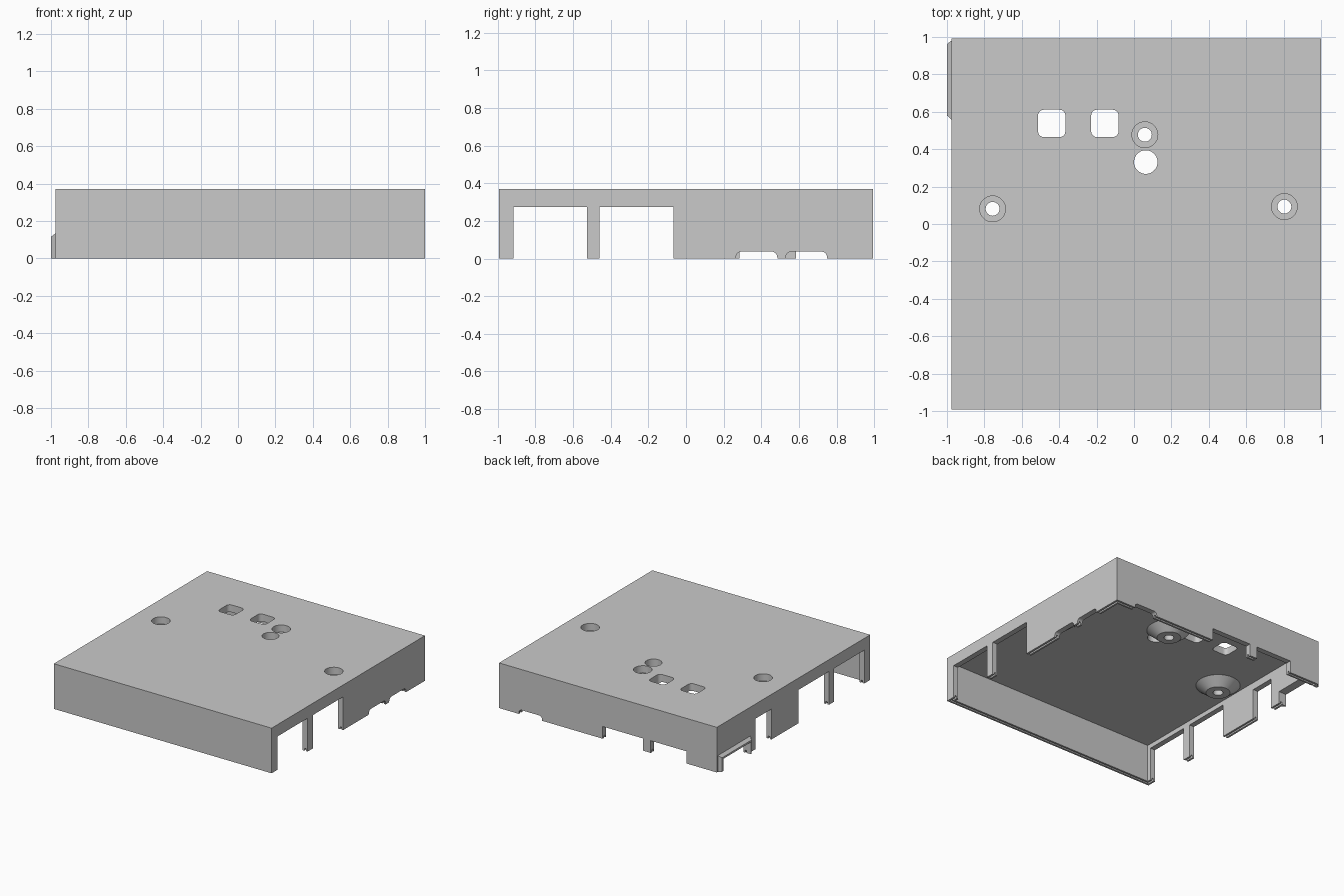
import bpy, bmesh
from mathutils import Matrix

default = bpy.data.objects.get("Cube")
if default:
    bpy.data.objects.remove(default, do_unlink=True)

LEFT, RIGHT, DEPTH, TOP = 1.0, -0.975, 0.993, 0.37
WALL, CEILING = 0.045, 0.31

grey = bpy.data.materials.new("grey plastic")
grey.use_nodes = True
grey.diffuse_color = (0.59, 0.59, 0.59, 1)
grey.node_tree.nodes["Principled BSDF"].inputs["Base Color"].default_value = grey.diffuse_color


def finish(name, bm):
    bmesh.ops.recalc_face_normals(bm, faces=bm.faces)
    mesh = bpy.data.meshes.new(name)
    bm.to_mesh(mesh)
    bm.free()
    mesh.materials.append(grey)
    ob = bpy.data.objects.new(name, mesh)
    bpy.context.scene.collection.objects.link(ob)
    return ob


def box(name, x, y, z, radius=0, axis=2):
    """Box from ranges; edges along the given axis may be rounded."""
    bm = bmesh.new()
    bmesh.ops.create_cube(bm, size=1)
    for v in bm.verts:
        v.co = [r[0] if c < 0 else r[1] for c, r in zip(v.co, (x, y, z))]
    if radius:
        edges = [e for e in bm.edges
                 if abs((e.verts[0].co - e.verts[1].co).normalized()[axis]) > 0.9]
        bmesh.ops.bevel(bm, geom=edges, offset=radius, segments=5,
                        profile=0.5, affect='EDGES')
    return finish(name, bm)


def cone(name, x, y, low, high, r_low, r_high):
    bm = bmesh.new()
    bmesh.ops.create_cone(bm, cap_ends=True, segments=48, radius1=r_low,
                          radius2=r_high, depth=high - low,
                          matrix=Matrix.Translation((x, y, (low + high) / 2)))
    return finish(name, bm)


def combine(tool, operation='DIFFERENCE'):
    """Apply one boolean to the cover and discard the tool."""
    mod = cover.modifiers.new(tool.name, 'BOOLEAN')
    mod.operation, mod.solver, mod.object = operation, 'EXACT', tool
    bpy.context.view_layer.objects.active = cover
    bpy.ops.object.modifier_apply(modifier=mod.name)
    bpy.data.objects.remove(tool, do_unlink=True)


def inset_ranges(d):
    return (RIGHT + d, LEFT - d), (-DEPTH + d, DEPTH - d)


# Hollow shell
cover = box("enclosure_cover", *inset_ranges(0), (0, TOP))
combine(box("cavity", *inset_ranges(WALL), (-0.1, CEILING)))

# Flared hood on the right wall
bm = bmesh.new()
for x, y0, y1, top in ((-0.96, 0.545, 0.992, 0.145), (-1.0, 0.58, 0.962, 0.115)):
    for y in (y0, y1):
        for z in (0, top):
            bm.verts.new((x, y, z))
bmesh.ops.convex_hull(bm, input=bm.verts)
combine(finish("hood", bm), 'UNION')
combine(box("hood_opening", (-1.1, -0.92), (0.585, 0.945), (-0.1, 0.1)))

# Narrow groove along the lower rim of all four walls
(gx0, gx1), (gy0, gy1) = inset_ranges(0.016)
GROOVE = 0.014
for x, y in (((gx0, gx0 + GROOVE), (gy0, gy1)), ((gx1 - GROOVE, gx1), (gy0, gy1)),
             ((gx0, gx1), (gy0, gy0 + GROOVE)), ((gx0, gx1), (gy1 - GROOVE, gy1))):
    combine(box("rim_groove", x, y, (-0.1, 0.02)))

# Large connector openings through both side walls
for y in ((-0.917, -0.527), (-0.46, -0.066)):
    combine(box("side_opening", (-1.2, 1.2), y, (-0.1, 0.273)))
combine(box("right_slot", (-1.2, -0.92), (0.285, 0.49), (-0.1, 0.25)))

# Shallow rounded notches in the left wall
for y in ((0.265, 0.485), (0.53, 0.75)):
    combine(box("left_notch", (0.9, 1.2), y, (-0.1, 0.037), 0.03, 0))

# Openings in the back wall
for x, top in (((-0.70, -0.375), 0.1), ((-0.305, 0.06), 0.1), ((0.61, 0.82), 0.037)):
    combine(box("back_opening", x, (0.93, 1.2), (-0.1, top), 0.025 if top < 0.1 else 0, 1))

# Tapered screw bosses under the roof, with counterbored holes
screws = ((-0.756, 0.081), (0.804, 0.093), (0.058, 0.477))
for x, y in screws:
    combine(cone("screw_boss", x, y, 0.248, 0.325, 0.09, 0.185), 'UNION')
for x, y in screws:
    combine(cone("counterbore", x, y, 0.312, 0.5, 0.069, 0.069))
    combine(cone("screw_hole", x, y, 0.1, 0.5, 0.037, 0.037))

# Round light hole and two rounded square windows in the roof
combine(cone("light_hole", 0.063, 0.331, 0.1, 0.5, 0.063, 0.063))
for x in (-0.44, -0.156):
    combine(box("window", (x - 0.073, x + 0.073), (0.465, 0.611), (0.1, 0.5), 0.03))

# Smooth the round holes, keep the edges crisp
bpy.ops.object.select_all(action='DESELECT')
cover.select_set(True)
bpy.context.view_layer.objects.active = cover
bpy.ops.object.shade_smooth_by_angle(angle=0.5)
